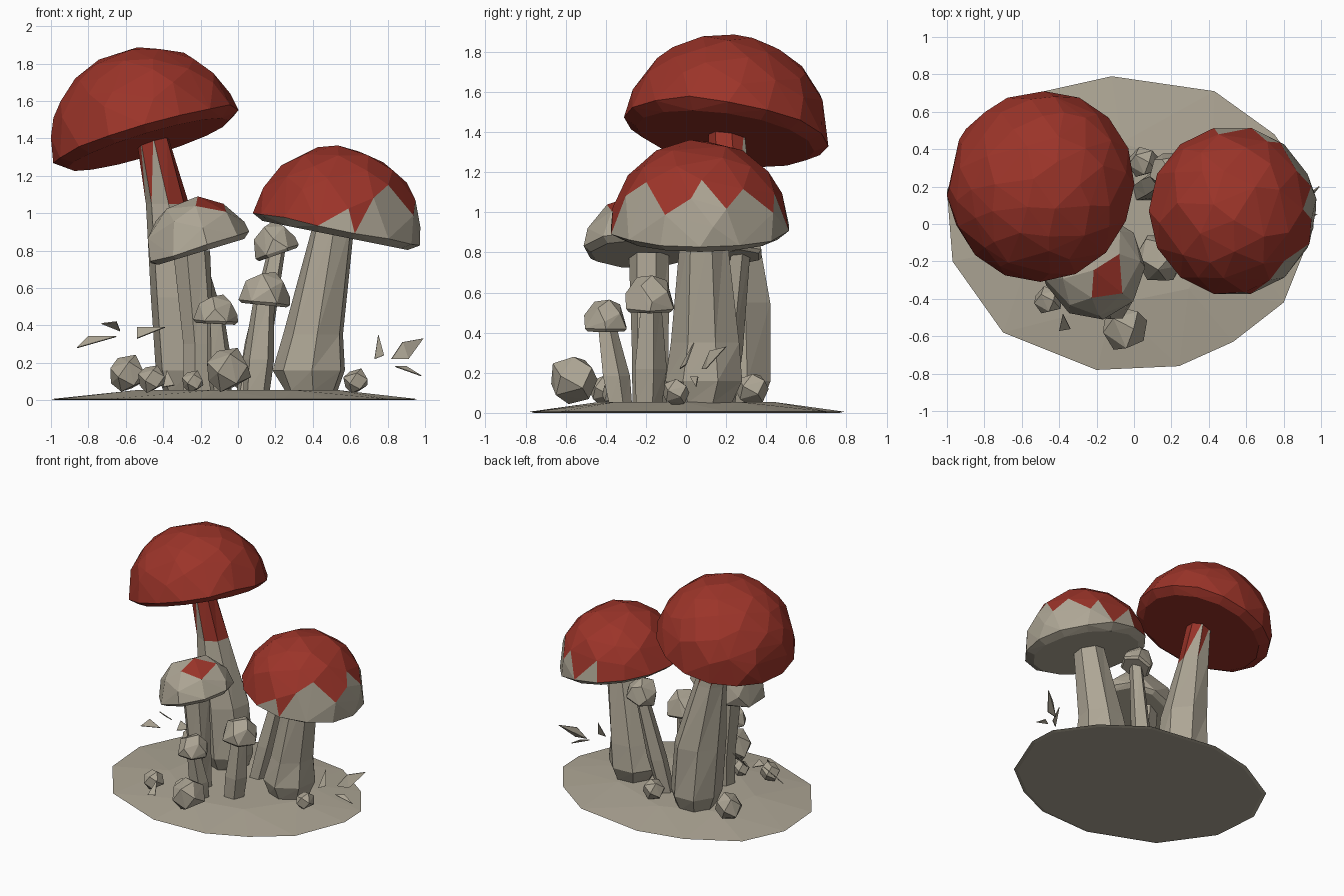
import bpy, bmesh, math, random
from mathutils import Vector

if "Cube" in bpy.data.objects:
    bpy.data.objects.remove(bpy.data.objects["Cube"])

random.seed(4)
GOLD = math.pi * (3 - math.sqrt(5))

stone = bpy.data.materials.new("pale_stone")
stone.diffuse_color = (0.42, 0.38, 0.30, 1)
stone.use_nodes = True
stone.node_tree.nodes["Principled BSDF"].inputs["Base Color"].default_value = stone.diffuse_color
red = bpy.data.materials.new("red_cap")
red.diffuse_color = (0.33, 0.034, 0.022, 1)
red.use_nodes = True
red.node_tree.nodes["Principled BSDF"].inputs["Base Color"].default_value = red.diffuse_color


def finish(name, bm, is_red=None):
    """Colour the faces and make a flat shaded object."""
    bmesh.ops.recalc_face_normals(bm, faces=bm.faces[:])
    bm.normal_update()
    for f in bm.faces:
        f.material_index = int(bool(is_red and is_red(f.calc_center_median(), f.normal)))
    me = bpy.data.meshes.new(name)
    bm.to_mesh(me)
    bm.free()
    me.materials.append(stone)
    me.materials.append(red)
    ob = bpy.data.objects.new(name, me)
    bpy.context.collection.objects.link(ob)
    return ob


def hull(name, pts, is_red=None):
    """Convex faceted solid around points."""
    bm = bmesh.new()
    for p in pts:
        bm.verts.new(p)
    bmesh.ops.convex_hull(bm, input=bm.verts[:])
    loose = [v for v in bm.verts if not v.link_faces]
    bmesh.ops.delete(bm, geom=loose, context='VERTS')
    return finish(name, bm, is_red)


def cap(name, c, r, h, slope, rim, dome, is_red=None, under=0.03):
    """Tilted faceted dome; c is the centre of the rim plane."""
    q = Vector((0, 0, 1)).rotation_difference(Vector((-slope[0], -slope[1], 1)))
    pts = []
    for i in range(rim):
        a = 2 * math.pi * i / rim
        pts.append(Vector((r * math.cos(a), r * math.sin(a), random.uniform(0, 0.04) * h)))
        # shallow bulge below the rim
        pts.append(Vector((0.87 * r * math.cos(a), 0.87 * r * math.sin(a), -under)))
    for i in range(dome):
        z = 0.22 + 0.77 * (i + 0.5) / dome
        s = r * math.sqrt(1 - z * z)
        a = i * GOLD + random.uniform(-0.15, 0.15)
        pts.append(Vector((s * math.cos(a), s * math.sin(a), z * h)))
    return hull(name, [Vector(c) + q @ p for p in pts], is_red)


def stem(name, path, sides, is_red=None):
    """Faceted trunk lofted through (x, y, z, radius) rings."""
    bm = bmesh.new()
    rings = []
    for x, y, z, r in path:
        ring = []
        for i in range(sides):
            a = 2 * math.pi * i / sides + 0.3
            k = r * random.uniform(0.95, 1.08)
            ring.append(bm.verts.new((x + k * math.cos(a), y + k * math.sin(a), z)))
        rings.append(ring)
    for lo, hi in zip(rings, rings[1:]):
        for i in range(sides):
            j = (i + 1) % sides
            bm.faces.new((lo[i], lo[j], hi[j]))
            bm.faces.new((lo[i], hi[j], hi[i]))
    bm.faces.new(rings[0][::-1])
    bm.faces.new(rings[-1])
    return finish(name, bm, is_red)


def rock(name, c, r, count=13):
    pts = []
    for i in range(count):
        z = 1 - 2 * (i + 0.5) / count
        s = math.sqrt(1 - z * z)
        k = r * random.uniform(0.98, 1.12)
        pts.append(Vector(c) + k * Vector((s * math.cos(i * GOLD), s * math.sin(i * GOLD), z)))
    return hull(name, pts)


# low ground mound
outline = [(-0.12, 0.79), (0.43, 0.71), (0.75, 0.48), (0.95, 0.2), (0.96, -0.02),
           (0.8, -0.42), (0.53, -0.63), (0.24, -0.76), (-0.2, -0.78), (-0.7, -0.58),
           (-0.97, -0.2), (-1.0, 0.18), (-0.85, 0.5), (-0.48, 0.71)]
hull("ground_mound",
     [(x, y, 0.006) for x, y in outline] + [(x * 0.97, y * 0.97, 0) for x, y in outline]
     + [(x * 0.55, y * 0.55, 0.055) for x, y in outline[::2]])

# tall mushroom
cap("tall_cap", (-0.49, 0.2, 1.40), 0.515, 0.49, (0.3, -0.145), 16, 48, lambda c, n: True, 0.035)
stem("tall_stem", [(-0.26, 0.25, 0.04, 0.14), (-0.26, 0.25, 0.16, 0.19), (-0.29, 0.24, 0.55, 0.18),
                   (-0.38, 0.22, 1.05, 0.115), (-0.46, 0.20, 1.41, 0.09)], 7,
     lambda c, n: c.z > 1.05 and (n.x - n.y > 0.75 or c.z > 1.28))

# wide mushroom, pale towards its right edge
cap("wide_cap", (0.525, 0.07, 0.91), 0.455, 0.455, (-0.2, 0.0), 14, 34,
    lambda c, n: n.z > -0.3 and c.z > 1.01 + 0.2 * (c.x - 0.52) + 0.15 * min(0, c.y + 0.1), 0.03)
stem("wide_stem", [(0.39, 0.09, 0.05, 0.14), (0.38, 0.1, 0.16, 0.19), (0.41, 0.1, 0.35, 0.165),
                   (0.51, 0.09, 0.95, 0.11)], 7)

# middle mushroom
cap("middle_cap", (-0.21, -0.23, 0.81), 0.285, 0.28, (0.3, 0.0), 9, 14,
    lambda c, n: n.dot(Vector((0.35, -0.45, 0.82))) > 0.95, 0.02)
stem("middle_stem", [(-0.21, -0.18, 0.04, 0.085), (-0.21, -0.18, 0.3, 0.09),
                     (-0.25, -0.18, 0.8, 0.1)], 6)

# little mushrooms: cap centre, radius, height, slope, stem foot, stem radius
small = [("front", (0.14, -0.18, 0.52), 0.138, 0.18, (-0.1, 0), (0.095, -0.19, 0.04), 0.085),
         ("back", (0.21, 0.27, 0.79), 0.122, 0.175, (0.35, 0), (0.05, 0.18, 0.04), 0.075),
         ("low", (-0.12, -0.4, 0.42), 0.12, 0.155, (-0.05, 0), (-0.09, -0.33, 0.04), 0.07)]
for label, c, r, h, slope, foot, sr in small:
    cap(label + "_small_cap", c, r, h, slope, 6, 9, None, 0.012)
    top = Vector(c) + Vector((0, 0, 0.03))
    mid = Vector(foot).lerp(top, 0.35)
    stem(label + "_small_stem", [(*foot, sr * 0.85), (*mid, sr), (*top, sr * 0.65)], 5)

# pebbles
for i, (x, y, z, r) in enumerate([(-0.05, -0.56, 0.165, 0.12), (-0.46, -0.41, 0.115, 0.075),
                                  (-0.59, 0.3, 0.14, 0.1), (0.63, -0.05, 0.1, 0.068),
                                  (0.05, 0.33, 0.12, 0.08), (-0.24, -0.36, 0.1, 0.06)]):
    rock("pebble_%d" % (i + 1), (x, y, z), r)

# floating shards
shards = [[(-0.86, 0.0, 0.28), (-0.8, 0.03, 0.34), (-0.65, -0.05, 0.34)],
          [(-0.73, 0.05, 0.41), (-0.65, 0.0, 0.42), (-0.63, 0.06, 0.37)],
          [(-0.54, 0.0, 0.33), (-0.54, 0.05, 0.39), (-0.39, -0.03, 0.39)],
          [(-0.4, -0.57, 0.07), (-0.38, -0.48, 0.16), (-0.34, -0.56, 0.08)],
          [(0.73, -0.03, 0.22), (0.75, 0.04, 0.35), (0.78, 0.0, 0.24)],
          [(0.82, 0.08, 0.22), (0.88, 0.12, 0.31), (0.99, 0.2, 0.33), (0.91, 0.1, 0.22)],
          [(0.84, 0.02, 0.18), (0.9, 0.06, 0.18), (0.98, 0.05, 0.13)]]
for i, pts in enumerate(shards):
    n = (Vector(pts[1]) - Vector(pts[0])).cross(Vector(pts[2]) - Vector(pts[0])).normalized() * 0.003
    hull("shard_%d" % (i + 1), [Vector(p) + n for p in pts] + [Vector(p) - n for p in pts])
